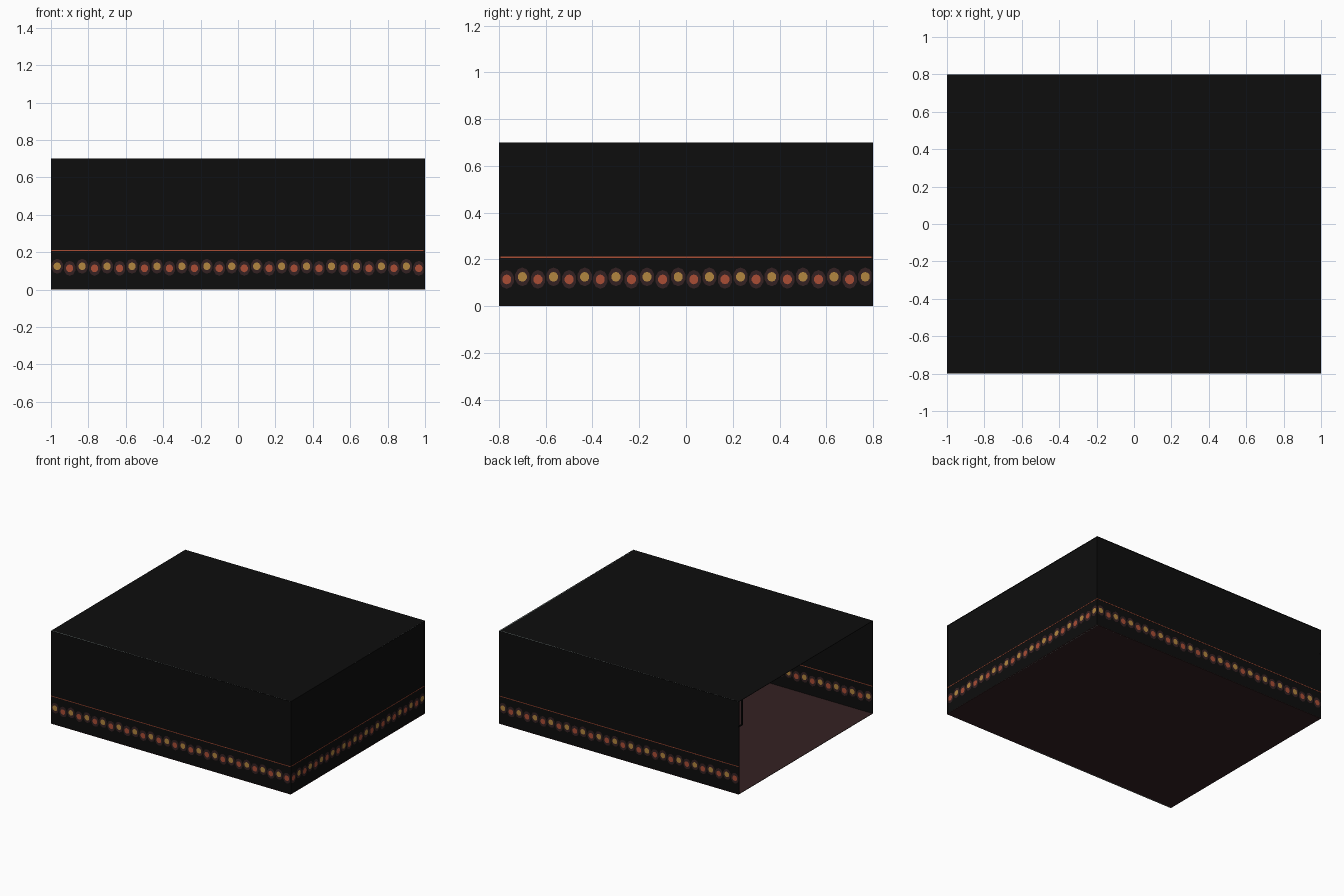
import bpy, bmesh, math
from mathutils import Vector

if "Cube" in bpy.data.objects:
    bpy.data.objects.remove(bpy.data.objects["Cube"])


def mat(name, rgb):
    m = bpy.data.materials.new(name)
    m.diffuse_color = (*rgb, 1)
    m.use_nodes = True
    m.node_tree.nodes["Principled BSDF"].inputs["Base Color"].default_value = m.diffuse_color
    return m


BLACK = mat("black_wall", (0.004, 0.004, 0.004))
BROWN = mat("dark_brown", (0.034, 0.015, 0.016))
RED = mat("brick_red", (0.40, 0.075, 0.036))
GOLD = mat("ochre", (0.45, 0.24, 0.05))
PALE = mat("pale_grey_green", (0.22, 0.27, 0.26))

HX, HY, H = 1.0, 0.8, 0.7     # half width, half depth, height
IN = 0.005                    # wall centre inset from the outline
PITCH = 2 / 30                # spacing of the border flowers


def finish(name, bm, mats):
    me = bpy.data.meshes.new(name)
    bm.to_mesh(me)
    bm.free()
    for m in mats:
        me.materials.append(m)
    ob = bpy.data.objects.new(name, me)
    bpy.context.collection.objects.link(ob)
    return ob


def box(name, lo, hi, m):
    bm = bmesh.new()
    bmesh.ops.create_cube(bm, size=1)
    for v in bm.verts:
        v.co = Vector([(a + b) / 2 + c * (b - a) for a, b, c in zip(lo, hi, v.co)])
    return finish(name, bm, [m])


def wall(name, centre, along, out, half, first_gold):
    """Thin wall with a painted border on both of its sides."""
    along, out, up = Vector(along), Vector(out), Vector((0, 0, 1))
    base = Vector(centre)

    def span(v0, v1, half_len, t):
        pts = [base + along * (s * half_len) + out * (k * t) + up * z
               for s in (-1, 1) for k in (-1, 1) for z in (v0, v1)]
        return ([min(p[i] for p in pts) for i in range(3)],
                [max(p[i] for p in pts) for i in range(3)])

    box(name, *span(0.003, H - 0.003, half, 0.002), BLACK)
    # thin painted lines: red rail, pale edges at floor and ceiling
    box(name + "_red_line", *span(0.206, 0.211, half, 0.0035), RED)
    for part, z in (("bottom", 0.0), ("top", H - 0.002)):
        box(f"{name}_{part}_edge", *span(z, z + 0.002, half, 0.003), PALE)

    # border of alternating red and ochre flowers with brown surrounds
    bm = bmesh.new()

    def oval(s, z, rx, rz, depth, side, index):
        n = 10
        vs = []
        for i in range(n):
            a = 2 * math.pi * (i + 0.5) / n
            vs.append(bm.verts.new(base + along * (s + rx * math.cos(a))
                                   + up * (z + rz * math.sin(a)) + out * (depth * side)))
        f = bm.faces.new(vs)
        f.material_index = index
        f.normal_update()
        if f.normal.dot(out * side) < 0:
            f.normal_flip()

    for i in range(round(2 * half / PITCH)):
        s = -half + PITCH * (i + 0.5)
        gold = (i % 2 == 0) == first_gold
        z = 0.125 if gold else 0.114
        for side in (-1, 1):
            oval(s, z, 0.032, 0.04, 0.0035, side, 0)
            oval(s, z, 0.02, 0.021, 0.005, side, 2 if gold else 1)
    finish(name + "_border", bm, [BROWN, RED, GOLD])


# room shell, open on the left side
box("floor", (-HX, -HY, 0), (HX, HY, 0.003), BROWN)
box("ceiling", (-HX, -HY, H - 0.003), (HX, HY, H), BLACK)
wall("front_wall", (0, -HY + IN, 0), (1, 0, 0), (0, -1, 0), HX, True)
wall("back_wall", (0, HY - IN, 0), (1, 0, 0), (0, 1, 0), HX, False)
wall("right_wall", (HX - IN, 0, 0), (0, 1, 0), (1, 0, 0), HY, False)

# small hanging frame at the back of the open side
box("hanging_frame_bar", (-HX, 0.752, 0.51), (-HX + 0.006, 0.762, H), BLACK)
box("hanging_frame_foot", (-HX, 0.752, 0.505), (-HX + 0.006, HY, 0.515), BLACK)
